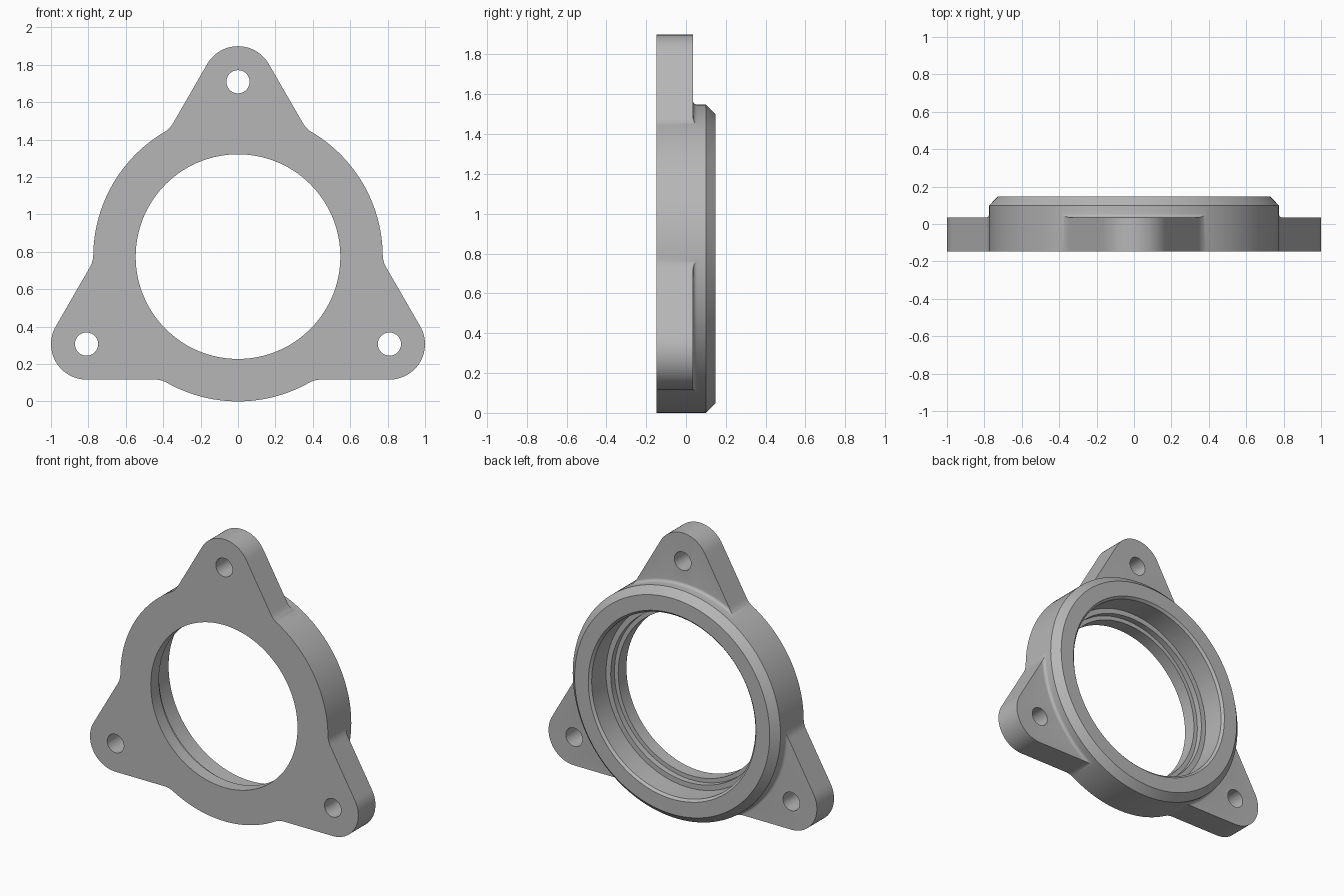
import bpy, bmesh, math
from mathutils import Vector, Matrix

if "Cube" in bpy.data.objects:
    bpy.data.objects.remove(bpy.data.objects["Cube"])

RING, BORE = 0.774, 0.547           # ring outer and front bore radius
LUG_D, LUG_R, HOLE_R = 0.935, 0.19, 0.062
BLEND, FILLET = 0.13, 0.02          # outline blend, root fillet behind the lugs
FRONT, LUG_BACK, BACK = -0.1475, 0.035, 0.1475
CENTRE_Z = RING

steel = bpy.data.materials.new("plain grey")
steel.use_nodes = True
grey = (0.47, 0.47, 0.47, 1)
steel.diffuse_color = grey
steel.node_tree.nodes["Principled BSDF"].inputs["Base Color"].default_value = grey


def polar(radius, angle):
    return Vector((math.cos(angle), math.sin(angle))) * radius


def steps(a, b, n):
    return [a + (b - a) * i / n for i in range(n + 1)]


def half_lug():
    """Outline from lug tip to the middle of the ring arc, lug axis along +u."""
    rad = math.radians
    normal, along = polar(1, rad(60)), polar(1, rad(-30))
    offset = LUG_D * 0.5 + LUG_R
    pts = [Vector((LUG_D, 0)) + polar(LUG_R, a) for a in steps(0, rad(60), 14)]
    # straight flank
    s_fillet = math.sqrt((RING + BLEND) ** 2 - (offset + BLEND) ** 2)
    flank = steps(LUG_D * math.sin(rad(60)), s_fillet, 14)
    pts += [normal * offset + along * s for s in flank[1:]]
    # concave blend into the ring
    c = normal * (offset + BLEND) + along * s_fillet
    c_angle = math.atan2(c.y, c.x)
    pts += [c + polar(BLEND, a) for a in steps(rad(240), c_angle + math.pi, 10)[1:]]
    # ring arc
    pts += [polar(RING, a) for a in steps(c_angle, rad(60), 12)[1:]]
    return [(math.atan2(p.y, p.x), p.length) for p in pts]


def section(r):
    """Closed radial section (radius, depth) where the outline radius is r."""
    root_r, root_y = RING + FILLET, LUG_BACK + FILLET

    def depth(q):
        if q >= root_r:
            return LUG_BACK
        return root_y - math.sqrt(max(0, FILLET ** 2 - (root_r - q) ** 2))

    pts = [(r, FRONT), (r, depth(r))]
    for a in steps(0, math.pi / 2, 6):
        q = max(RING, min(r, root_r - FILLET * math.sin(a)))
        pts.append((q, depth(q)))
    # chamfered rim, then the stepped bore back to the front
    pts += [(RING, 0.10), (0.727, BACK), (0.625, BACK), (0.61, BACK - 0.015),
            (0.61, -0.02), (0.575, -0.02), (0.575, -0.06), (BORE, -0.06), (BORE, FRONT)]
    return pts


# Three mirrored lug outlines around the centre
half = half_lug()
sector = [(-a, r) for a, r in reversed(half[1:-1])] + half
outline = [(a + math.radians(90 + 120 * k), r) for k in range(3) for a, r in sector]

bm = bmesh.new()
loops = []
for a, r in outline:
    loops.append([bm.verts.new((q * math.cos(a), y, q * math.sin(a) + CENTRE_Z))
                  for q, y in section(r)])
for i, here in enumerate(loops):
    after = loops[(i + 1) % len(loops)]
    for j in range(len(here)):
        k = (j + 1) % len(here)
        bm.faces.new((here[j], here[k], after[k], after[j]))
bmesh.ops.remove_doubles(bm, verts=bm.verts, dist=1e-5)
bmesh.ops.recalc_face_normals(bm, faces=bm.faces)
mesh = bpy.data.meshes.new("flange_ring")
bm.to_mesh(mesh)
bm.free()
mesh.materials.append(steel)
flange = bpy.data.objects.new("flange_ring", mesh)
bpy.context.collection.objects.link(flange)

# Bolt holes through the lugs
bm = bmesh.new()
for k in range(3):
    p = polar(LUG_D, math.radians(90 + 120 * k))
    place = Matrix.Translation((p.x, 0, p.y + CENTRE_Z)) @ Matrix.Rotation(math.pi / 2, 4, 'X')
    bmesh.ops.create_cone(bm, cap_ends=True, segments=40, radius1=HOLE_R,
                          radius2=HOLE_R, depth=0.6, matrix=place)
cut_mesh = bpy.data.meshes.new("bolt_hole_cutter")
bm.to_mesh(cut_mesh)
bm.free()
cut_mesh.materials.append(steel)
cutter = bpy.data.objects.new("bolt_hole_cutter", cut_mesh)
cutter.hide_render = True
bpy.context.collection.objects.link(cutter)

bpy.ops.object.select_all(action='DESELECT')
flange.select_set(True)
bpy.context.view_layer.objects.active = flange
cut = flange.modifiers.new("bolt_holes", 'BOOLEAN')
cut.operation, cut.solver, cut.object = 'DIFFERENCE', 'EXACT', cutter
bpy.ops.object.modifier_apply(modifier=cut.name)
bpy.data.objects.remove(cutter)
bpy.ops.object.shade_smooth_by_angle(angle=math.radians(30))
